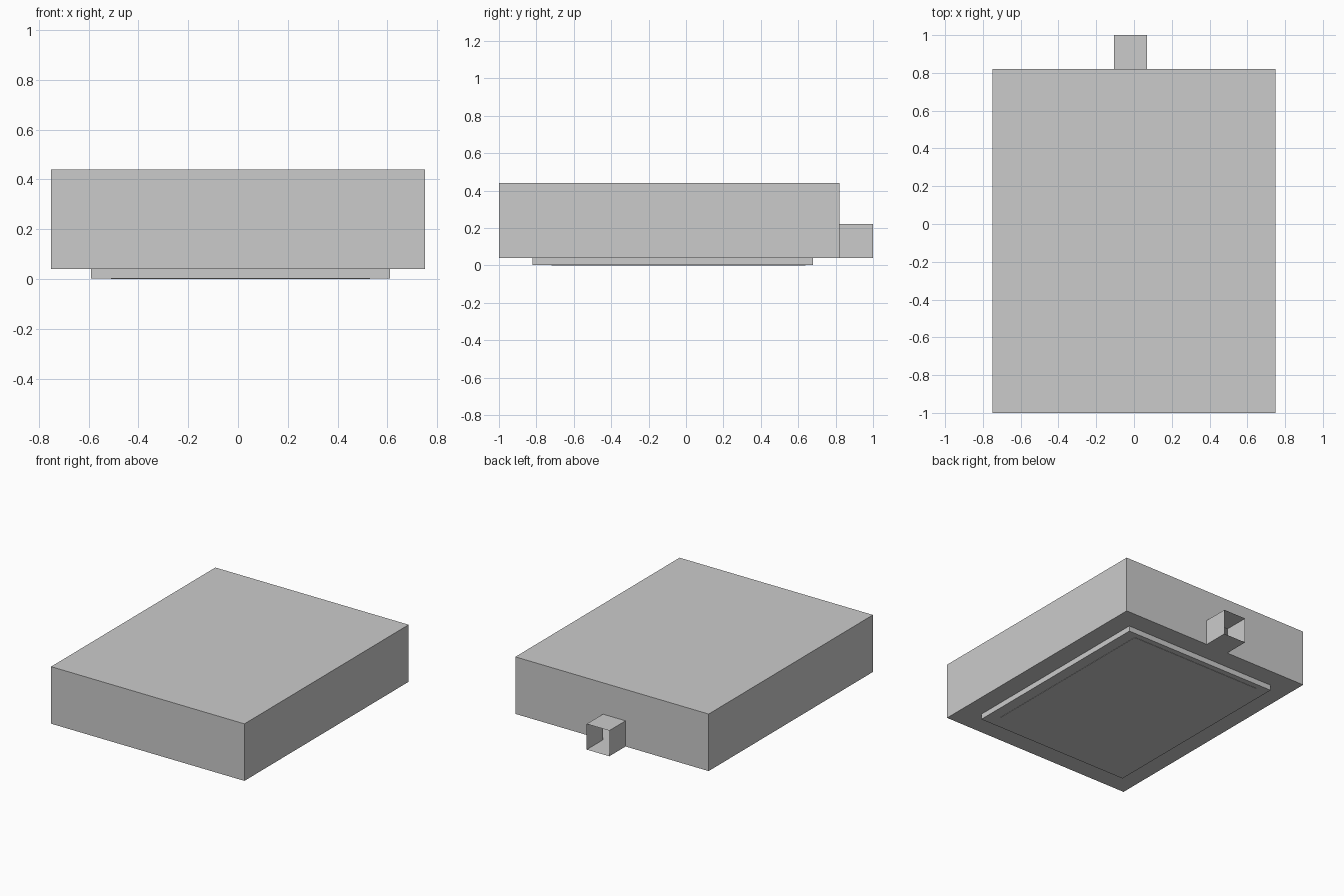
import bpy, bmesh

if "Cube" in bpy.data.objects:
    bpy.data.objects.remove(bpy.data.objects["Cube"])


def finish(name, bm):
    mesh = bpy.data.meshes.new(name)
    bm.to_mesh(mesh)
    bm.free()
    obj = bpy.data.objects.new(name, mesh)
    bpy.context.collection.objects.link(obj)
    return obj


def box(bm, lo, hi):
    bmesh.ops.create_cube(bm, size=1)
    for v in bm.verts:
        v.co = [(a + b) / 2 + c * (b - a) for a, b, c in zip(lo, hi, v.co)]


X, FRONT, BACK, LOW, TOP = 0.75, -1.0, 0.82, 0.04, 0.44
SX0, SX1, SPOUT_END, SPOUT_TOP = -0.105, 0.07, 1.0, 0.22

# Main case, with its back wall replaced by one that has a spout opening
bm = bmesh.new()
box(bm, (-X, FRONT, LOW), (X, BACK, TOP))
bm.normal_update()
bmesh.ops.delete(bm, geom=[f for f in bm.faces if f.normal.y > 0.9],
                 context='FACES_ONLY')
outline = [(X, LOW), (-X, LOW), (-X, TOP), (X, TOP)]
hole = [(SX0, LOW), (SX0, SPOUT_TOP), (SX1, SPOUT_TOP), (SX1, LOW)]
wall = [outline[1]] + hole + [outline[0], outline[3], outline[2]]
bm.faces.new([bm.verts.new((x, BACK, z)) for x, z in reversed(wall)])
bmesh.ops.remove_doubles(bm, verts=bm.verts, dist=0.0001)
bmesh.ops.recalc_face_normals(bm, faces=bm.faces)
finish("case_body", bm)

# Open square spout on the back: four thin walls, no end cap
bm = bmesh.new()
rings = [[bm.verts.new((x, y, z)) for x, z in hole] for y in (BACK, SPOUT_END)]
for i in range(4):
    j = (i + 1) % 4
    bm.faces.new((rings[0][i], rings[0][j], rings[1][j], rings[1][i]))
finish("back_spout", bm)

# Base plate and the thin panel underneath it
bm = bmesh.new()
box(bm, (-0.59, -0.82, 0.002), (0.61, 0.68, LOW))
finish("base_plate", bm)
bm = bmesh.new()
box(bm, (-0.51, -0.72, 0.0), (0.53, 0.64, 0.01))
finish("base_panel", bm)
